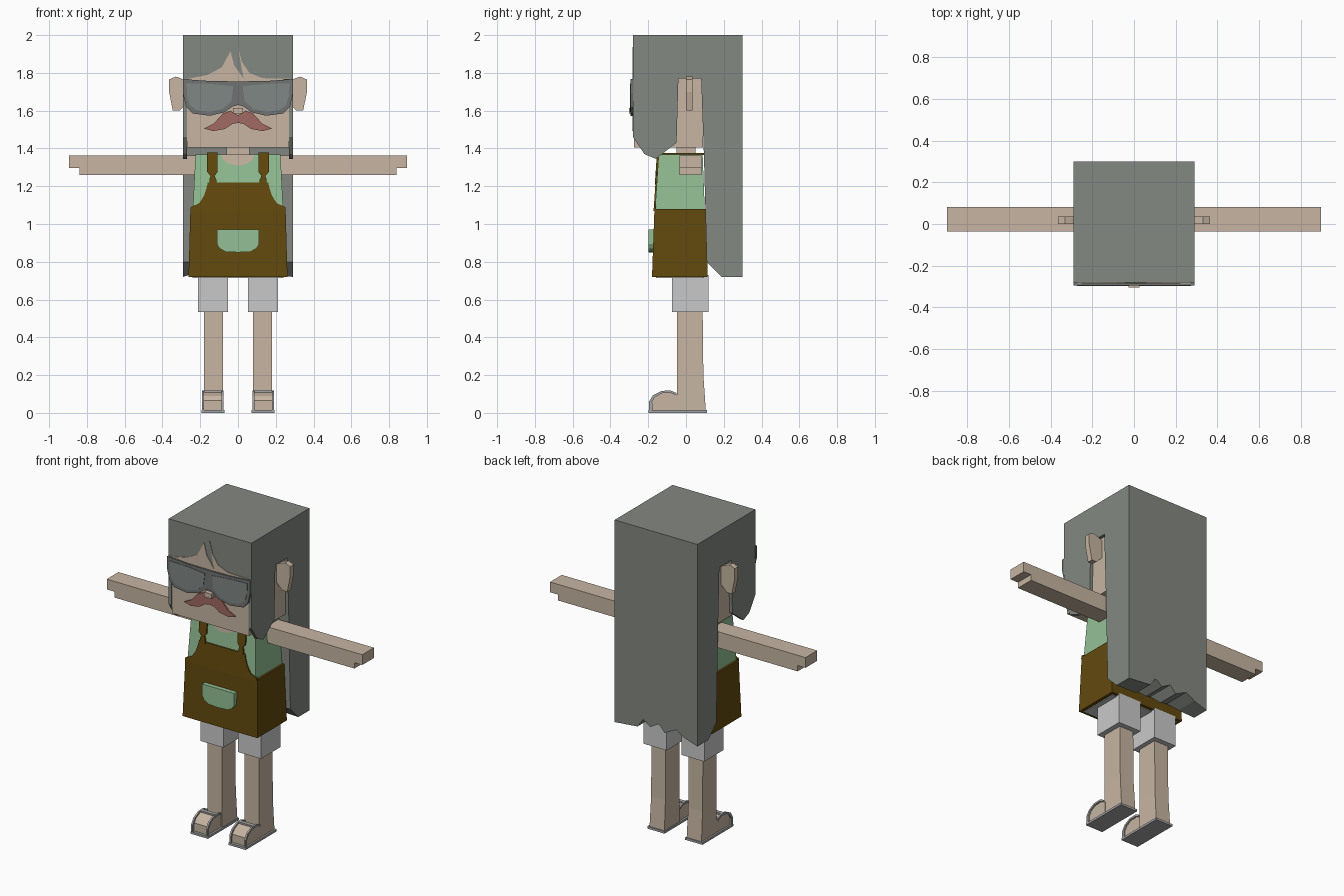
import bpy, bmesh

cube = bpy.data.objects.get("Cube")
if cube:
    bpy.data.objects.remove(cube, do_unlink=True)


def material(name, r, g, b):
    def lin(c):
        c /= 255
        return c / 12.92 if c < 0.04 else ((c + 0.055) / 1.055) ** 2.4
    col = (lin(r), lin(g), lin(b), 1)
    m = bpy.data.materials.new(name)
    m.use_nodes = True
    m.diffuse_color = col
    m.node_tree.nodes["Principled BSDF"].inputs["Base Color"].default_value = col
    return m


HAIR = material("grey hair", 132, 136, 129)
SKIN = material("skin", 199, 181, 162)
GREEN = material("green cloth", 148, 192, 149)
BROWN = material("brown cloth", 98, 73, 13)
RED = material("red moustache", 162, 106, 99)
WHITE = material("pale shorts", 201, 201, 201)
FRAME = material("glasses frame", 112, 116, 113)
LENS = material("glasses lens", 128, 135, 132)
SOLE = material("sandal grey", 165, 165, 165)


def finish(name, bm, mat):
    bmesh.ops.recalc_face_normals(bm, faces=bm.faces)
    me = bpy.data.meshes.new(name)
    bm.to_mesh(me)
    bm.free()
    me.materials.append(mat)
    ob = bpy.data.objects.new(name, me)
    bpy.context.collection.objects.link(ob)
    return ob


def prism(name, pts, axis, lo, hi, mat, front=None):
    """Extrude a flat outline along x or y; front(y, z) may shift depth."""
    bm = bmesh.new()
    put = (lambda p, d: (d, p[0], p[1])) if axis == "x" else (lambda p, d: (p[0], d, p[1]))
    face = bm.faces.new([bm.verts.new(put(p, lo)) for p in pts])
    ext = bmesh.ops.extrude_face_region(bm, geom=[face])
    step = (hi - lo, 0, 0) if axis == "x" else (0, hi - lo, 0)
    bmesh.ops.translate(bm, vec=step, verts=[v for v in ext["geom"] if isinstance(v, bmesh.types.BMVert)])
    if front:
        for v in bm.verts:
            v.co.y = front(v.co.y, v.co.z)
    return finish(name, bm, mat)


def block(name, z0, low, z1, high, mat):
    """Tapered box between two (x0, x1, y0, y1) rectangles."""
    bm = bmesh.new()
    rings = []
    for z, (a, b, c, d) in ((z0, low), (z1, high)):
        rings.append([bm.verts.new((x, y, z)) for x, y in ((a, c), (b, c), (b, d), (a, d))])
    for r in rings:
        bm.faces.new(r)
    for i in range(4):
        j = (i + 1) % 4
        bm.faces.new((rings[0][i], rings[0][j], rings[1][j], rings[1][i]))
    return finish(name, bm, mat)


def box(name, x0, x1, y0, y1, z0, z1, mat):
    r = (x0, x1, y0, y1)
    return block(name, z0, r, z1, r, mat)


def mirrored(half):
    """Complete a right half outline with its reflection."""
    return half + [(-x, z) for x, z in reversed(half) if abs(x) > 1e-4]


def flip(ob, name):
    """Copy a part to the other side."""
    bm = bmesh.new()
    bm.from_mesh(ob.data)
    for v in bm.verts:
        v.co.x *= -1
    return finish(name, bm, ob.data.materials[0])


def pair(ob):
    flip(ob, "right_" + ob.name)
    ob.name = "left_" + ob.name


# Head, neck and ears
box("head", -.27, .27, -.275, .09, 1.405, 1.78, SKIN)
box("neck", -.06, .06, -.05, .05, 1.30, 1.41, SKIN)
pair(prism("ear", [(.26, 1.75), (.30, 1.77), (.33, 1.78), (.365, 1.765), (.365, 1.70),
                   (.345, 1.60), (.31, 1.60), (.27, 1.64)], "y", 0, .035, SKIN))
box("nose", -.026, .026, -.303, -.27, 1.585, 1.615, SKIN)

# Hair: crown, side locks, long back and ragged tips
box("hair_crown", -.29, .29, -.28, .30, 1.77, 2.0, HAIR)
pair(prism("hair_lock", [(-.28, 1.78), (-.28, 1.46), (-.22, 1.37), (-.16, 1.345),
                         (-.05, 1.43), (-.04, 1.78)], "x", .269, .29, HAIR))
prism("hair_back", [(.08, 1.78), (.095, 1.36), (.11, .80), (.30, .80), (.30, 1.78)],
      "x", -.29, .29, HAIR)
prism("hair_tips", [(.29, .80), (.29, .72), (.13, .735), (.09, .79), (.04, .755),
                    (-.02, .79), (-.06, .745), (-.14, .785), (-.20, .75), (-.29, .72),
                    (-.29, .80)], "y", .11, .30, HAIR,
      lambda y, z: y if y > .2 else .19 - (z - .72))

# Forehead showing under the parted fringe
prism("forehead", [(-.27, 1.74), (-.27, 1.768), (-.16, 1.79), (-.085, 1.83), (-.04, 1.915),
                   (-.02, 1.84), (.03, 1.77), (.015, 1.85), (0, 1.936), (.02, 1.86),
                   (.06, 1.80), (.13, 1.772), (.27, 1.768), (.27, 1.74)],
      "y", -.284, -.276, SKIN)

# Moustache
prism("moustache", mirrored([(0, 1.575), (.04, 1.60), (.08, 1.585), (.13, 1.53), (.18, 1.505),
                             (.13, 1.492), (.07, 1.503), (.03, 1.53), (0, 1.535)]),
      "y", -.284, -.274, RED)

# Glasses
prism("glasses_frame", mirrored([(0, 1.755), (.15, 1.757), (.291, 1.767), (.291, 1.69),
                                 (.275, 1.62), (.24, 1.585), (.15, 1.573), (.07, 1.592),
                                 (.03, 1.622), (0, 1.63)]), "y", -.294, -.278, FRAME)
pair(prism("glasses_lens", [(.025, 1.73), (.15, 1.742), (.272, 1.745), (.27, 1.68),
                            (.255, 1.63), (.22, 1.603), (.15, 1.592), (.08, 1.61),
                            (.035, 1.65)], "y", -.297, -.29, LENS))

# Shirt, neckline and arms
block("shirt", 1.06, (-.24, .24, -.165, .10), 1.367, (-.225, .225, -.145, .088), GREEN)


def lean(y, z):
    return y + (z - 1.08) * .068


prism("neckline", mirrored([(0, 1.31), (.045, 1.317), (.075, 1.337), (.092, 1.368)]),
      "y", -.168, -.16, SKIN, lean)
pair(prism("arm", [(.21, 1.362), (.895, 1.362), (.895, 1.297), (.84, 1.297), (.84, 1.26),
                   (.21, 1.26)], "y", -.035, .082, SKIN))

# Apron dress with bib, straps and pocket
block("dress", .72, (-.262, .262, -.18, .115), 1.08, (-.252, .252, -.167, .105), BROWN)
prism("bib", mirrored([(.252, 1.07), (.25, 1.09), (.205, 1.11), (.18, 1.15), (.168, 1.185),
                       (.16, 1.22)]), "y", -.171, -.16, BROWN, lean)
pair(prism("strap", [(.115, 1.21), (.15, 1.21), (.152, 1.235), (.145, 1.255), (.163, 1.275),
                     (.163, 1.378), (.108, 1.378), (.108, 1.275), (.124, 1.255),
                     (.115, 1.235)], "y", -.174, -.16, BROWN, lean))
pair(box("strap_top", .108, .163, -.15, .095, 1.365, 1.375, BROWN))
prism("pocket", mirrored([(.112, .97), (.112, .895), (.098, .87), (.065, .853), (0, .85)]),
      "y", -.198, -.165, GREEN)
box("dress_lining", -.24, .24, -.16, .095, .715, .73, WHITE)

# Legs, shorts and sandals
pair(box("shorts_leg", .052, .212, -.073, .12, .535, .73, WHITE))
pair(block("lower_leg", .20, (.08, .18, -.047, .092), .55, (.08, .18, -.047, .088), SKIN))
pair(block("ankle", .01, (.078, .182, -.047, .105), .20, (.08, .18, -.047, .092), SKIN))
pair(prism("foot", [(-.18, .012), (-.18, .065), (-.16, .09), (-.12, .108), (-.08, .108),
                    (-.04, .09), (-.04, .012)], "x", .085, .182, SKIN))
pair(box("sole", .072, .193, -.198, .112, 0, .014, SOLE))
arch = [(-.196, .014), (-.196, .06), (-.175, .093), (-.13, .116), (-.08, .118), (-.05, .105)]
inner = [(-.05, .093), (-.082, .106), (-.128, .104), (-.165, .083), (-.182, .055), (-.182, .014)]
for x in (.076, .180):
    pair(prism("sandal_rim", arch + inner, "x", x, x + .011, SOLE))
pair(box("sandal_strap", .078, .19, -.115, -.09, .104, .118, SOLE))
